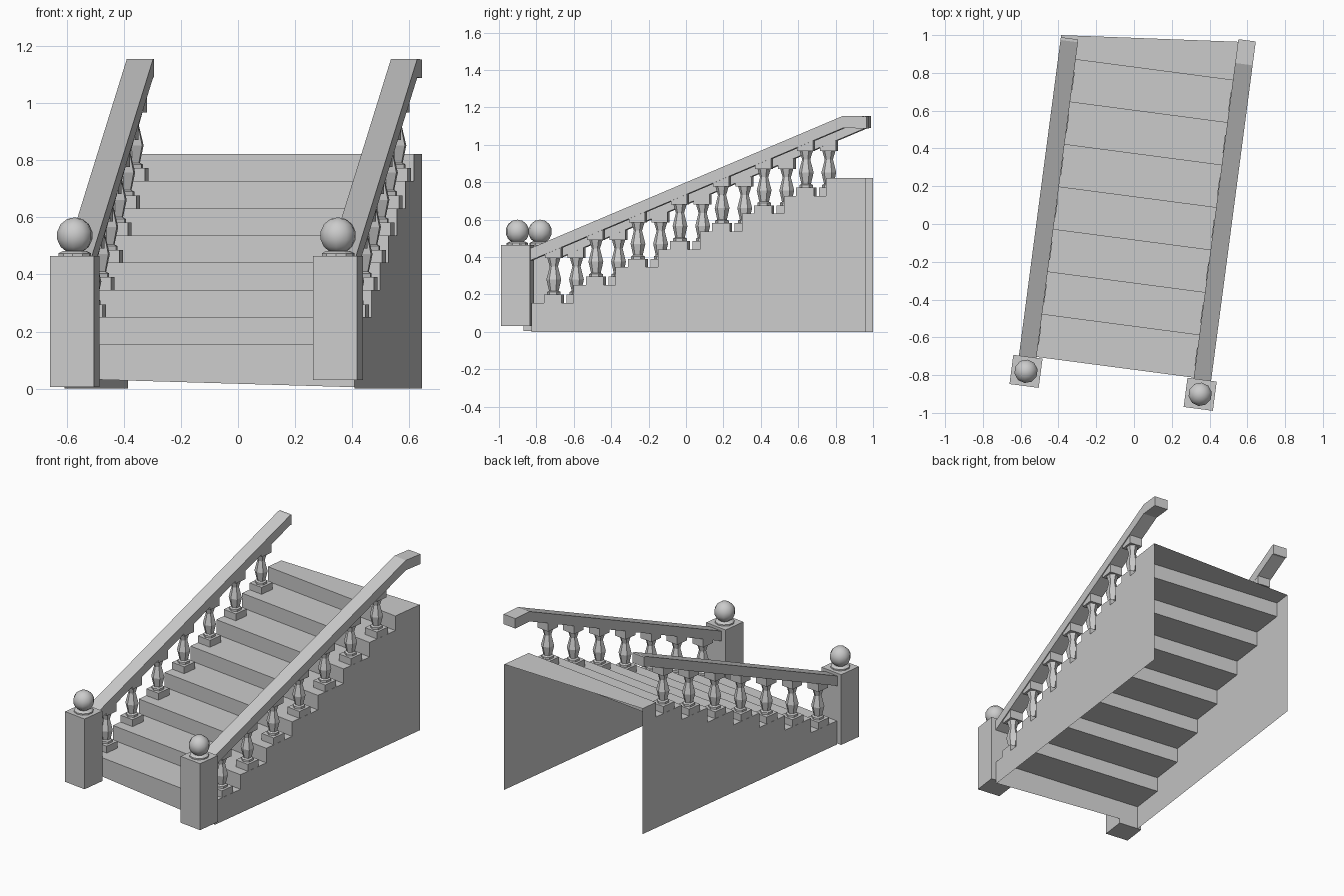
import bpy, bmesh, math
from mathutils import Matrix

if "Cube" in bpy.data.objects:
    bpy.data.objects.remove(bpy.data.objects["Cube"])

# The staircase is modelled straight along y, then turned slightly about z
TURN = Matrix.Rotation(math.radians(-7.5), 4, 'Z')
HALF_W = 0.513
FRONT, RUN = -0.765, 0.2268
Z1, RISE, STEPS = 0.155, 0.0953, 8


def finish(name, bm, smooth=False):
    bm.transform(TURN)
    mesh = bpy.data.meshes.new(name)
    bm.to_mesh(mesh)
    bm.free()
    for p in mesh.polygons:
        p.use_smooth = smooth
    ob = bpy.data.objects.new(name, mesh)
    bpy.context.collection.objects.link(ob)
    return ob


def add_box(bm, x0, x1, y0, y1, z0, z1):
    m = Matrix.Translation(((x0 + x1) / 2, (y0 + y1) / 2, (z0 + z1) / 2))
    m = m @ Matrix.Diagonal((x1 - x0, y1 - y0, z1 - z0, 1))
    bmesh.ops.create_cube(bm, size=1, matrix=m)


def add_lathe(bm, x, y, profile, sides):
    rings = []
    for r, z in profile:
        rings.append([bm.verts.new((x + r * math.cos(2 * math.pi * (i + .5) / sides),
                                    y + r * math.sin(2 * math.pi * (i + .5) / sides), z))
                      for i in range(sides)])
    for a, b in zip(rings, rings[1:]):
        for i in range(sides):
            j = (i + 1) % sides
            bm.faces.new((a[i], a[j], b[j], b[i]))
    bm.faces.new(rings[0][::-1])
    bm.faces.new(rings[-1])


# Open stair shell: risers and treads between two side walls, no back or bottom
def side_profile(front_z, back_y):
    pts = [(FRONT, front_z)]
    for i in range(STEPS):
        z = Z1 + i * RISE
        pts.append((FRONT + i * RUN, z))
        pts.append((FRONT + (i + 1) * RUN if i < STEPS - 1 else back_y, z))
    return pts


bm = bmesh.new()
sides = []
for x, front_z, back_y in ((-HALF_W, 0.035, 0.941), (HALF_W, 0.005, 1.037)):
    top = [bm.verts.new((x, y, z)) for y, z in side_profile(front_z, back_y)]
    foot = [bm.verts.new((x, back_y, 0)), bm.verts.new((x, FRONT, 0))]
    wall = top + foot
    bm.faces.new(wall if x < 0 else wall[::-1])
    sides.append(top)
left, right = sides
for i in range(len(left) - 1):
    bm.faces.new((left[i], right[i], right[i + 1], left[i + 1]))
finish("stair_shell", bm)

RAIL_SLOPE, BEND_Y, RAIL_TOP, RAIL_T = 0.42, 0.915, 1.155, 0.065


def rail_top(y):
    return RAIL_TOP - RAIL_SLOPE * (BEND_Y - y)


for side, label in ((-1, "left"), (1, "right")):
    # Handrail: sloping bar, the right one ends in a short level piece
    y0 = FRONT - 0.01
    line = [(y0, rail_top(y0)), (BEND_Y, RAIL_TOP)]
    line.append((1.042, RAIL_TOP - 0.003) if side > 0 else (0.93, RAIL_TOP))
    outline = line + [(y, z - RAIL_T) for y, z in reversed(line)]
    bm = bmesh.new()
    inner = [bm.verts.new((side * 0.42, y, z)) for y, z in outline]
    outer = [bm.verts.new((side * HALF_W, y, z)) for y, z in outline]
    n = len(outline)
    bm.faces.new(inner)
    bm.faces.new(outer[::-1])
    for i in range(n):
        j = (i + 1) % n
        bm.faces.new((inner[i], outer[i], outer[j], inner[j]))
    bmesh.ops.recalc_face_normals(bm, faces=bm.faces)
    finish(label + "_handrail", bm)

    # Balusters: square foot, faceted vase body, square cap under the rail
    bm = bmesh.new()
    cx = side * 0.464
    for k in range(STEPS - 1):
        cy, z = FRONT + (k + .5) * RUN, Z1 + k * RISE
        h = 0.048
        add_box(bm, cx - h, cx + h, cy - h, cy + h, z, z + 0.045)
        add_lathe(bm, cx, cy, [(0.037, z + 0.045), (0.037, z + 0.058), (0.026, z + 0.064),
                               (0.040, z + 0.125), (0.022, z + 0.195),
                               (0.032, z + 0.228), (0.036, z + 0.242)], 6)
        h = 0.043
        add_box(bm, cx - h, cx + h, cy - h, cy + h, z + 0.240, z + 0.295)
    finish(label + "_balusters", bm)

    # Newel post
    px, py, h = side * 0.465, -0.848, 0.078
    bm = bmesh.new()
    add_box(bm, px - h, px + h, py - h, py + h, 0.03 if side > 0 else 0.005, 0.465)
    finish(label + "_newel_post", bm)

    # Ball finial on a low collar
    bm = bmesh.new()
    add_lathe(bm, px, py, [(0.058, 0.465), (0.058, 0.474), (0.042, 0.482)], 10)
    finish(label + "_finial_collar", bm)
    bm = bmesh.new()
    bmesh.ops.create_uvsphere(bm, u_segments=10, v_segments=7, radius=0.064,
                              matrix=Matrix.Translation((px, py, 0.536)))
    finish(label + "_finial_ball", bm, smooth=True)
